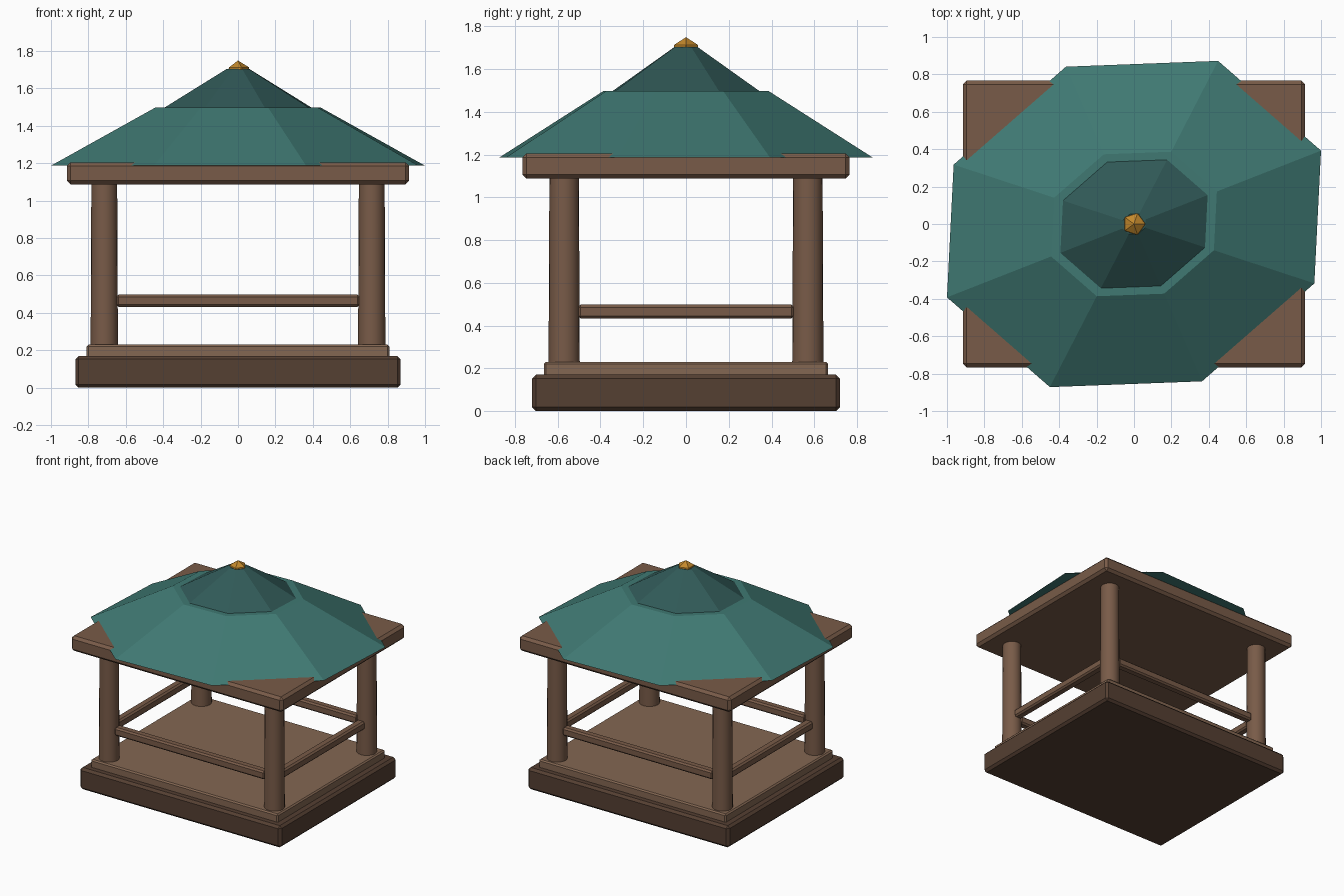
import bpy, bmesh
from math import sin, cos, pi, radians

if "Cube" in bpy.data.objects:
    bpy.data.objects.remove(bpy.data.objects["Cube"])


def material(name, rgb):
    m = bpy.data.materials.new(name)
    m.diffuse_color = (*rgb, 1)
    m.use_nodes = True
    m.node_tree.nodes["Principled BSDF"].inputs["Base Color"].default_value = m.diffuse_color
    return m


DARK = material("dark wood", (0.09, 0.05, 0.032))
WOOD = material("wood", (0.19, 0.105, 0.065))
FLOOR = material("floor wood", (0.23, 0.135, 0.085))
TEAL = material("roof teal", (0.05, 0.19, 0.17))
DEEP = material("cap teal", (0.03, 0.10, 0.095))
GOLD = material("gold", (0.55, 0.25, 0.025))


def add_mesh(name, bm, mat):
    me = bpy.data.meshes.new(name)
    bmesh.ops.recalc_face_normals(bm, faces=bm.faces)
    bm.to_mesh(me)
    bm.free()
    me.materials.append(mat)
    ob = bpy.data.objects.new(name, me)
    bpy.context.collection.objects.link(ob)
    return ob


def box(name, size, center, mat, bevel):
    bm = bmesh.new()
    bmesh.ops.create_cube(bm, size=1)
    bmesh.ops.scale(bm, vec=size, verts=bm.verts)
    bmesh.ops.translate(bm, vec=center, verts=bm.verts)
    ob = add_mesh(name, bm, mat)
    mod = ob.modifiers.new("bevel", 'BEVEL')
    mod.width = bevel
    mod.segments = 1
    return ob


def roof_tier(name, s0, z0, s1, z1, mat):
    # Stretched octagon, turned an eighth-step, tapering from s0 to s1
    bm = bmesh.new()
    rings = []
    for s, z in ((s0, z0), (s1, z1)):
        rings.append([bm.verts.new((s * 1.064 * cos(radians(20 + 45 * k)),
                                    s * 0.928 * sin(radians(25 + 45 * k)), z))
                      for k in range(8)])
    a, b = rings
    for k in range(8):
        j = (k + 1) % 8
        bm.faces.new((a[k], a[j], b[j], b[k]))
    bm.faces.new(a[::-1])
    bm.faces.new(b)
    return add_mesh(name, bm, mat)


# Base and floor
box("base", (1.74, 1.44, 0.17), (0, 0, 0.085), DARK, 0.018)
box("floor", (1.62, 1.33, 0.07), (0, 0, 0.195), FLOOR, 0.01)

# Corner posts
PX, PY = 0.715, 0.57
for sx, side in ((-1, "left"), (1, "right")):
    for sy, end in ((-1, "front"), (1, "back")):
        bpy.ops.mesh.primitive_cone_add(vertices=20, radius1=0.073, radius2=0.069,
                                        depth=0.88, location=(sx * PX, sy * PY, 0.66))
        post = bpy.context.object
        post.name = f"{end}_{side}_post"
        post.data.materials.append(WOOD)
        bpy.ops.object.shade_smooth_by_angle(angle=radians(35))

# Rails between the posts
for s, a, b in ((-1, "front", "left"), (1, "back", "right")):
    box(f"{a}_rail", (1.30, 0.065, 0.065), (0, s * PY, 0.465), WOOD, 0.012)
    box(f"{b}_rail", (0.065, 1.01, 0.065), (s * PX, 0, 0.465), WOOD, 0.012)

# Square plate carrying the roof
box("roof_plate", (1.83, 1.532, 0.118), (0, 0, 1.146), WOOD, 0.02)

# Two-tier roof
roof_tier("lower_roof", 1.0, 1.187, 0.443, 1.497, TEAL)
roof_tier("upper_roof", 0.405, 1.49, 0.062, 1.703, DEEP)

# Finial
bm = bmesh.new()
bmesh.ops.create_icosphere(bm, subdivisions=1, radius=0.067)
bmesh.ops.translate(bm, vec=(0, 0, 1.682), verts=bm.verts)
add_mesh("finial", bm, GOLD)
